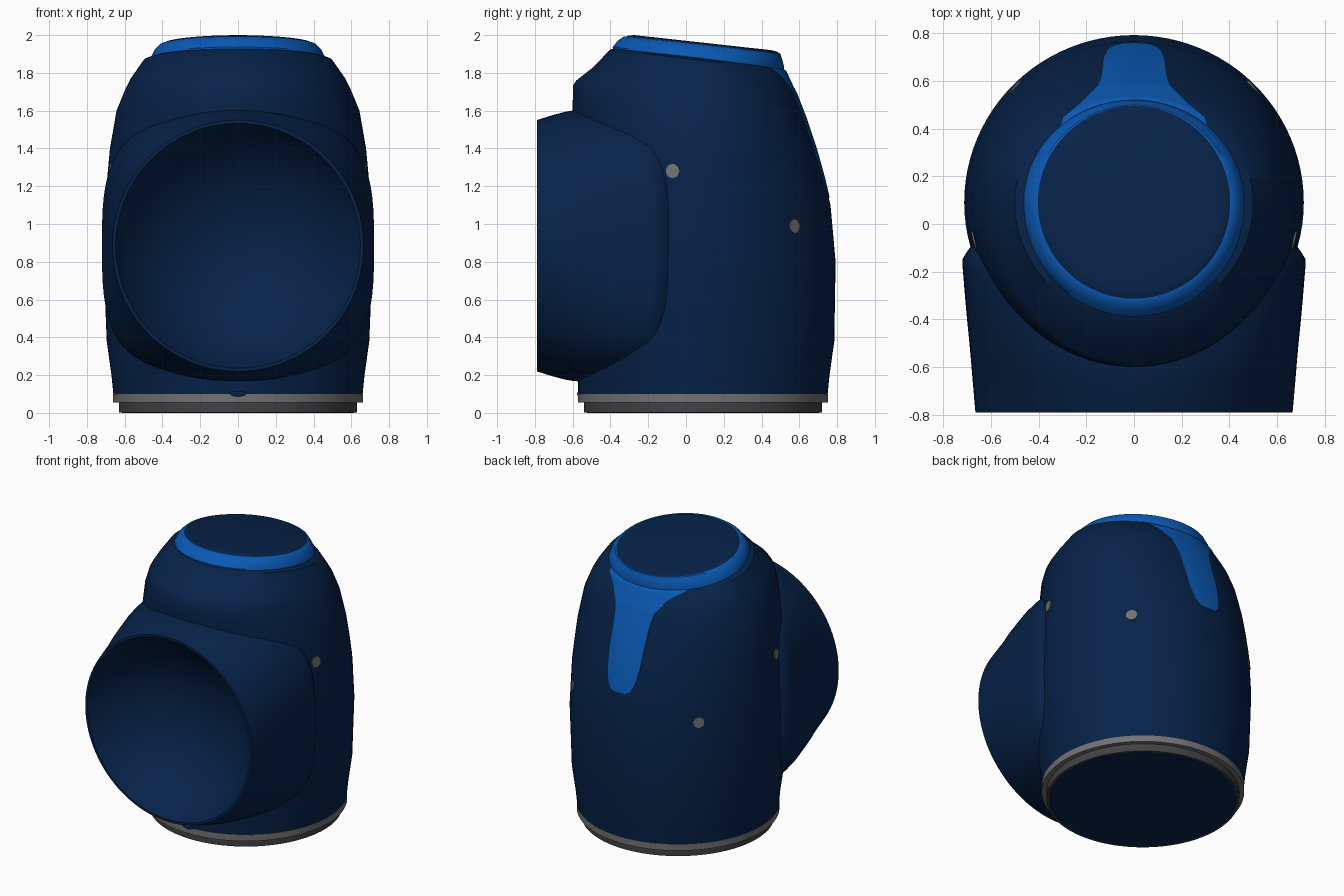
import bpy, bmesh, math
from mathutils import Vector

if "Cube" in bpy.data.objects:
    bpy.data.objects.remove(bpy.data.objects["Cube"])

CY = 0.09       # y of the vertical housing axis
TUBE_Z = 0.885  # height of the front collar axis
SEG = 96


def material(name, rgb):
    m = bpy.data.materials.new(name)
    m.diffuse_color = (*rgb, 1)
    m.use_nodes = True
    m.node_tree.nodes["Principled BSDF"].inputs["Base Color"].default_value = m.diffuse_color
    return m


navy = material("navy", (0.002, 0.016, 0.066))
bright = material("bright_blue", (0.003, 0.10, 0.46))
steel = material("steel_grey", (0.17, 0.17, 0.17))
dark = material("dark_grey", (0.055, 0.055, 0.06))


def smooth(ob, angle=36):
    bpy.ops.object.select_all(action='DESELECT')
    ob.select_set(True)
    bpy.context.view_layer.objects.active = ob
    bpy.ops.object.shade_smooth_by_angle(angle=math.radians(angle))


def loft(name, rows, mat, closed=True):
    """Skin rows of points; closed rows become capped rings."""
    bm = bmesh.new()
    vs = [[bm.verts.new(p) for p in row] for row in rows]
    n = len(rows[0])
    for a, b in zip(vs, vs[1:]):
        for i in range(n if closed else n - 1):
            j = (i + 1) % n
            bm.faces.new((a[i], a[j], b[j], b[i]))
    if closed:
        bm.faces.new(vs[0])
        bm.faces.new(vs[-1])
    bmesh.ops.recalc_face_normals(bm, faces=bm.faces)
    me = bpy.data.meshes.new(name)
    bm.to_mesh(me)
    bm.free()
    ob = bpy.data.objects.new(name, me)
    bpy.context.collection.objects.link(ob)
    me.materials.append(mat)
    smooth(ob)
    return ob


def level_point(level, th, off=0.0):
    """Point on a tilted ring: (z, tilt, front, side and back radius)."""
    z, tilt, rf, rs, rb = level
    s = math.sin(th)
    r = rs + ((rb if s > 0 else rf) - rs) * s * s + off
    return Vector((r * math.cos(th), CY + r * s, z - tilt * r * s))


def rings(levels):
    return [[level_point(l, 2 * math.pi * i / SEG) for i in range(SEG)] for l in levels]


def level_at(k):
    """Housing level at a fractional index."""
    i = min(int(k), len(BODY) - 2)
    return [a + (b - a) * (k - i) for a, b in zip(BODY[i], BODY[i + 1])]


# main housing
BODY = [
    (0.10, 0, .66, .66, .66), (0.20, 0, .665, .67, .67), (0.38, 0, .69, .695, .695),
    (0.80, 0, .69, .712, .702), (1.10, 0, .69, .703, .675), (1.25, 0, .69, .692, .64),
    (1.40, .01, .69, .678, .60), (1.60, .05, .69, .643, .54), (1.70, .05, .688, .602, .50),
    (1.72, .06, .67, .593, .495), (1.77, .09, .59, .567, .475), (1.865, .12, .49, .50, .435),
    (1.88, .12, .45, .45, .40)]
body = loft("housing", rings(BODY), navy)


# front collar: round at the mouth, squarer where it meets the housing
def section(y, rx, rz, n):
    pts = []
    for i in range(SEG):
        a = 2 * math.pi * i / SEG
        c, s = math.cos(a), math.sin(a)
        pts.append((math.copysign(abs(c) ** (2 / n), c) * rx, y,
                    TUBE_Z + math.copysign(abs(s) ** (2 / n), s) * rz))
    return pts


COLLAR = [(-.79, .665, .665, 2), (-.71, .672, .69, 2.1), (-.64, .678, .709, 2.2),
          (-.59, .682, .717, 2.35), (-.5, .69, .717, 2.6), (-.4, .70, .716, 2.9),
          (-.3, .709, .715, 3.1), (-.2, .717, .705, 3.25), (-.17, .72, .69, 3.25),
          (-.145, .718, .67, 3.2), (-.12, .703, .65, 3.2), (-.06, .66, .59, 3.2)]
collar = loft("front_collar", [section(*c) for c in COLLAR], navy)

# spherical bowl cut into the collar and housing
BOWL_R, MOUTH_R = .72, .648
bpy.ops.mesh.primitive_uv_sphere_add(
    segments=128, ring_count=64, radius=BOWL_R,
    location=(0, -.79 - math.sqrt(BOWL_R ** 2 - MOUTH_R ** 2), TUBE_Z))
cutter = bpy.context.object
cutter.data.materials.append(navy)
smooth(cutter)
for ob in (body, collar):
    bpy.context.view_layer.objects.active = ob
    mod = ob.modifiers.new("bowl", 'BOOLEAN')
    mod.operation = 'DIFFERENCE'
    mod.solver = 'EXACT'
    mod.object = cutter
    bpy.ops.object.modifier_apply(modifier=mod.name)
    smooth(ob)
bpy.data.objects.remove(cutter)

# bright trim ring and dark lid on the tilted top
loft("trim_ring", rings([
    (1.855, .12, .475, .465, .425), (1.88, .12, .478, .462, .43), (1.92, .115, .45, .442, .419),
    (1.947, .11, .418, .415, .409), (1.95, .11, .40, .40, .40)]), bright)
loft("top_lid", rings([
    (1.93, .11, .406, .406, .406), (1.948, .11, .406, .406, .406),
    (1.956, .11, .39, .39, .39), (1.96, .11, .36, .36, .36)]), navy)


# bright tongue running down the back, following the housing surface
def tongue_row(u, w, sunk):
    level = level_at(u)
    row = []
    for t in (-1, -.96, -.75, -.5, -.25, 0, .25, .5, .75, .96, 1):
        off = -.012 if sunk or abs(t) == 1 else .005
        row.append(level_point(level, math.pi / 2 - t * w / level[4], off))
    return row


TONGUE = [(4.25, .03), (4.28, .05), (4.4, .08), (4.6, .102), (4.95, .118), (5.5, .13),
          (6, .135), (6.5, .138), (7, .142), (7.5, .148), (8, .158), (9, .165), (9.5, .178),
          (10, .195), (10.3, .212), (10.6, .24), (10.85, .275), (11, .31), (12, .34)]
loft("back_tongue", [tongue_row(u, w, k == 0) for k, (u, w) in enumerate(TONGUE)],
     bright, closed=False)

# stepped base rings and the underside plate
for name, r, z0, z1, mat in (("base_ring", .662, .055, .1, steel),
                             ("base_foot", .63, .001, .056, dark),
                             ("underside_plate", .615, 0, .02, navy)):
    loft(name, rings([(z, 0, r, r, r) for z in (z0, z1)]), mat)

# small index mark at the front of the base
bpy.ops.mesh.primitive_uv_sphere_add(segments=24, ring_count=12, location=(0, -.566, .1))
mark = bpy.context.object
mark.name = "index_mark"
mark.scale = (.05, .010, .016)
mark.data.materials.append(navy)
smooth(mark)

# four flush screw plugs, mirrored left and right
for name, y, k in (("side_plug", -.07, 5.2), ("rear_plug", .58, 3.63)):
    level = level_at(k)
    th = math.asin((y - CY) / level[3])
    for side in (1, -1):
        ang = th if side > 0 else math.pi - th
        out = Vector((math.cos(ang), math.sin(ang), .05))
        bpy.ops.mesh.primitive_cylinder_add(
            vertices=32, radius=.037, depth=.01, location=level_point(level, ang),
            rotation=out.to_track_quat('Z', 'Y').to_euler())
        plug = bpy.context.object
        plug.name = name + ("_right" if side > 0 else "_left")
        plug.data.materials.append(steel)
        smooth(plug)
